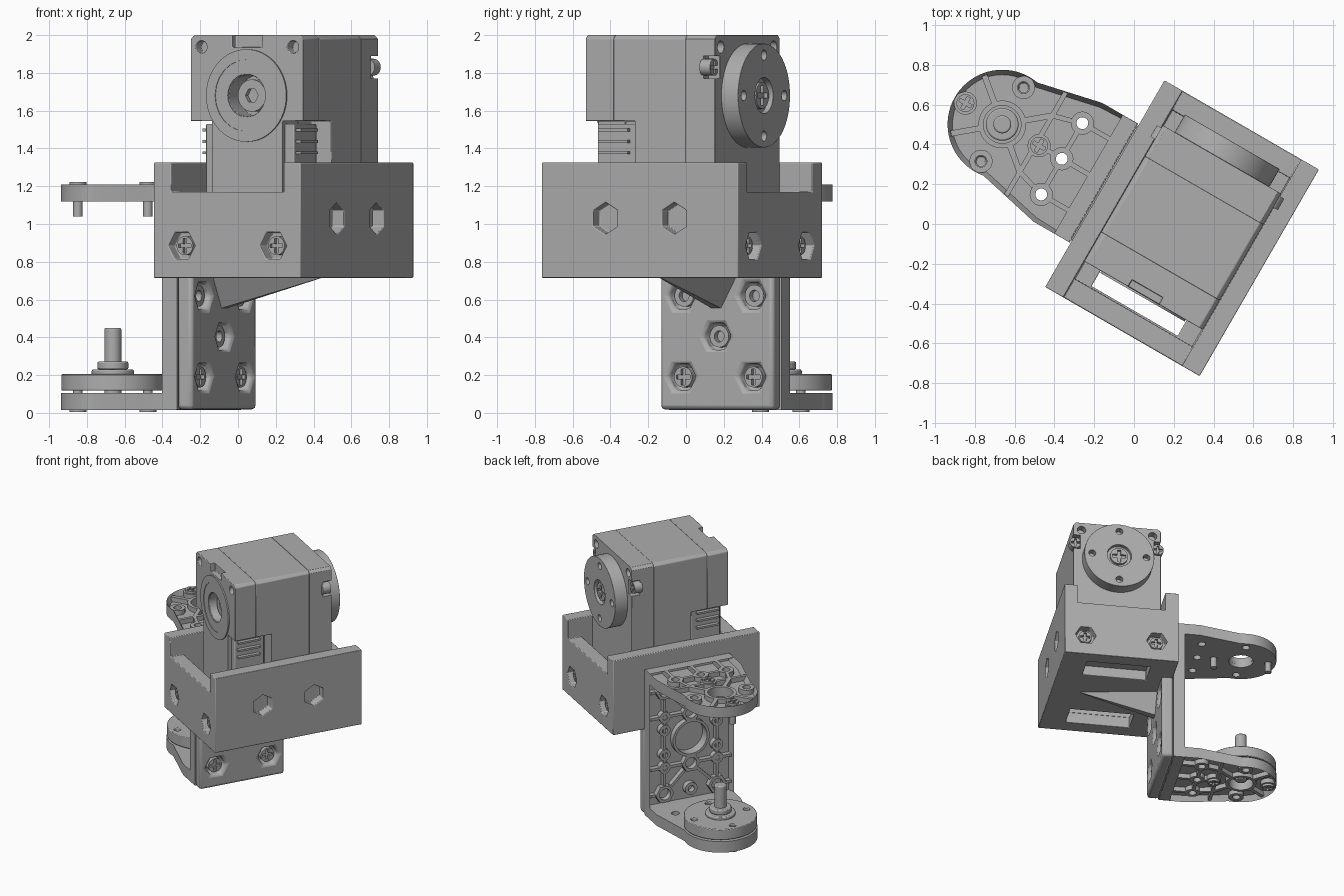
import bpy, bmesh, math
from mathutils import Matrix, Vector

cube = bpy.data.objects.get("Cube")
if cube:
    bpy.data.objects.remove(cube, do_unlink=True)

grey = bpy.data.materials.new("plain_grey")
grey.use_nodes = True
grey.diffuse_color = (0.42, 0.42, 0.42, 1)
grey.node_tree.nodes["Principled BSDF"].inputs["Base Color"].default_value = (0.42, 0.42, 0.42, 1)

PLACE = Matrix.Translation((0.243, -0.022, 0)) @ Matrix.Rotation(math.radians(-30), 4, "Z")
parts = []


def circle(a, b, r, n=48, turn=0.0):
    return [(a + r * math.cos(turn + math.tau * i / n), b + r * math.sin(turn + math.tau * i / n)) for i in range(n)]


def rect(a0, a1, b0, b1):
    return [(a0, b0), (a1, b0), (a1, b1), (a0, b1)]


def plus(a, b, r, w):
    """Cross-shaped outline for a screw drive."""
    quarter = [(r, -w), (r, w), (w, w)]
    pts = []
    for k in range(4):
        c, s = round(math.cos(k * math.pi / 2)), round(math.sin(k * math.pi / 2))
        pts += [(a + x * c - y * s, b + x * s + y * c) for x, y in quarter]
    return pts


def prism(name, axis, pts, lo, hi, rim=0, depth=0, bevel=0, keep=True):
    """Extrude an outline along an axis; rim and depth sink a tray into the hi end."""
    to3d = {"x": lambda a, b, h: (h, a, b), "y": lambda a, b, h: (a, h, b), "z": lambda a, b, h: (a, b, h)}[axis]
    bm = bmesh.new()
    low = [bm.verts.new(to3d(a, b, lo)) for a, b in pts]
    high = [bm.verts.new(to3d(a, b, hi)) for a, b in pts]
    bm.faces.new(low)
    cap = bm.faces.new(high)
    for i in range(len(pts)):
        j = (i + 1) % len(pts)
        bm.faces.new((low[i], low[j], high[j], high[i]))
    bmesh.ops.recalc_face_normals(bm, faces=bm.faces)
    if rim:
        bmesh.ops.inset_region(bm, faces=[cap], thickness=rim)
        shift = Vector(to3d(0, 0, math.copysign(depth, lo - hi)))
        bmesh.ops.translate(bm, verts=cap.verts, vec=shift)
    mesh = bpy.data.meshes.new(name)
    bm.to_mesh(mesh)
    bm.free()
    mesh.materials.append(grey)
    obj = bpy.data.objects.new(name, mesh)
    bpy.context.collection.objects.link(obj)
    if bevel:
        add_bevel(obj, bevel)
    if keep:
        parts.append(obj)
    return obj


def add_bevel(obj, width):
    mod = obj.modifiers.new("edge", "BEVEL")
    mod.width, mod.segments, mod.limit_method = width, 2, "ANGLE"


def cut(obj, axis, pts, lo, hi):
    """Subtract an extruded outline from a part."""
    tool = prism("cutter", axis, pts, lo, hi, keep=False)
    mod = obj.modifiers.new("cut", "BOOLEAN")
    mod.operation, mod.solver, mod.object = "DIFFERENCE", "EXACT", tool
    bpy.context.view_layer.objects.active = obj
    bpy.ops.object.modifier_apply(modifier=mod.name)
    bpy.data.objects.remove(tool, do_unlink=True)


def ring(name, axis, a, b, r, bore, lo, hi, n=32):
    cut(prism(name, axis, circle(a, b, r, n), lo, hi), axis, circle(a, b, bore, 24), lo - 1, hi + 1)


def rib(name, axis, p, q, width, lo, hi):
    d = Vector((q[0] - p[0], q[1] - p[1])).normalized() * width / 2
    n = (-d.y, d.x)
    prism(name, axis, [(p[0] + n[0], p[1] + n[1]), (q[0] + n[0], q[1] + n[1]),
                       (q[0] - n[0], q[1] - n[1]), (p[0] - n[0], p[1] - n[1])], lo, hi)


def screw(name, axis, a, b, base, top, r=0.05):
    head = prism(name, axis, circle(a, b, r, 24), base, top)
    sign = math.copysign(1, top - base)
    cut(head, axis, plus(a, b, r * 0.75, r * 0.2), top - sign * 0.02, top + sign * 0.02)


# Open cradle box around the motor
cradle = prism("cradle", "z", rect(-0.45, 0.447, -0.6, 0.6), 0.715, 1.325)
cut(cradle, "z", rect(-0.345, 0.345, -0.49, 0.49), 0.81, 1.5)
cut(cradle, "z", rect(-0.345, 0.345, -0.7, 0.7), 1.17, 1.5)
for s in (-1, 1):
    cut(cradle, "z", rect(-0.25, 0.25, *sorted((s * 0.27, s * 0.48))), 0.6, 0.9)
    cut(cradle, "x", circle(s * 0.21, 1.03, 0.085, 6, math.pi / 6), 0.38, 0.6)
    for t in (-1, 1):
        cut(cradle, "y", circle(t * 0.28, 0.885, 0.082, 6), s * 0.53, s * 0.7)
        screw("cradle_screw", "y", t * 0.28, 0.885, s * 0.52, s * 0.565)
add_bevel(cradle, 0.015)

# Mounting plate hanging under the cradle, with a gusset
mount = prism("mount_plate", "x", rect(-0.345, 0.345, 0.018, 0.74), -0.455, -0.364)
sockets = [(0, 0.405)] + [(s * 0.215, z) for s in (-1, 1) for z in (0.19, 0.62)]
for q, z in sockets:
    cut(mount, "x", circle(q, z, 0.082, 6), -0.43, -0.3)
    if z < 0.3:
        screw("mount_screw", "x", q, z, -0.44, -0.385, 0.055)
    else:
        ring("mount_bushing", "x", q, z, 0.058, 0.03, -0.44, -0.395)
add_bevel(mount, 0.02)
gusset = prism("gusset", "x", [(-0.13, 0.73), (0.13, 0.73), (0.03, 0.55), (-0.03, 0.55)], -0.38, 0.22)
for v in gusset.data.vertices:
    if v.co.x > 0:
        v.co.y *= 0.15
        v.co.z = 0.73 if v.co.z > 0.7 else 0.712

# U bracket: upright with ribbed lattice
upright = prism("bracket_upright", "x", rect(-0.345, 0.345, 0.018, 1.208), -0.455, -0.545, 0.028, 0.055)
cut(upright, "x", circle(0, 0.613, 0.13), -0.7, -0.4)
ring("upright_hub", "x", 0, 0.613, 0.15, 0.13, -0.535, -0.48, 48)
mirror_z = lambda z, top: z if top else 1.226 - z
for top in (False, True):
    mid = (0, mirror_z(0.82, top))
    ring("centre_socket", "x", *mid, 0.075, 0.045, -0.535, -0.48, 6)
    ring("small_socket", "x", 0, mirror_z(1.03, top), 0.05, 0.025, -0.535, -0.48)
    for s in (-1, 1):
        for z in (0.82, 0.613):
            ring("small_socket", "x", s * 0.215, mirror_z(z, top) if z > 0.7 else z + 0.1 * (1 if top else -1),
                 0.045, 0.022, -0.535, -0.48)
        corner = (s * 0.215, mirror_z(1.035, top))
        ring("corner_socket", "x", *corner, 0.075, 0.045, -0.535, -0.48, 6)
        rib("lattice_rib", "x", (s * 0.16, mirror_z(0.98, top)), (s * 0.05, mirror_z(0.87, top)), 0.022, -0.53, -0.48)
        rib("lattice_rib", "x", (s * 0.06, mid[1]), (s * 0.33, mid[1]), 0.022, -0.53, -0.48)
        rib("lattice_rib", "x", (s * 0.29, corner[1]), (s * 0.33, corner[1]), 0.022, -0.53, -0.48)
        rib("lattice_rib", "x", (s * 0.215, corner[1] + (-0.07 if top else 0.07)), (s * 0.215, 0.613), 0.022, -0.53, -0.48)

# U bracket: two rounded arms, trays facing outward
HUB = -1.046
tip = [(HUB + 0.275 * math.cos(t), 0.275 * math.sin(t)) for t in (math.radians(80 + 5 * i) for i in range(41))]
outline = [(-0.46, -0.345), (-0.46, 0.345), (-0.665, 0.345)] + tip + [(-0.665, -0.345)]
horn_holes = [(HUB + 0.214, 0), (HUB - 0.214, 0), (HUB, 0.214), (HUB, -0.214)]
base_holes = [(-0.7, q) for q in (-0.207, 0, 0.207)]
for top in (True, False):
    label = "upper" if top else "lower"
    z = lambda h: mirror_z(h, top)
    lo, hi = sorted((z(1.15), z(1.203)))
    arm = prism(label + "_arm", "z", outline, z(1.12), z(1.21), 0.025, 0.045)
    cut(arm, "z", circle(HUB, 0, 0.095), z(1.0), z(1.4))
    for a, b in horn_holes + base_holes:
        cut(arm, "z", circle(a, b, 0.03, 20), z(1.0), z(1.4))
    ring(label + "_hub_ring", "z", HUB, 0, 0.12, 0.095, lo, hi, 48)
    for a, b in horn_holes + base_holes:
        ring(label + "_boss", "z", a, b, 0.058, 0.03, lo, hi)
    for a, b in horn_holes[:2]:
        screw(label + "_arm_screw", "z", a, b, z(1.16), z(1.222), 0.045)
        prism(label + "_screw_shank", "z", circle(a, b, 0.025, 16), z(1.04), z(1.18))
    for s in (-1, 1):
        for ang in (40, 140):
            c, d = math.cos(math.radians(ang)), s * math.sin(math.radians(ang))
            rib(label + "_arm_rib", "z", (HUB + 0.115 * c, 0.115 * d), (HUB + 0.262 * c, 0.262 * d), 0.03, lo, hi)
        rib(label + "_arm_rib", "z", (HUB + 0.2, s * 0.165), (-0.755, s * 0.19), 0.025, lo, hi)
        rib(label + "_arm_rib", "z", (-0.645, s * 0.207), (-0.48, s * 0.207), 0.025, lo, hi)
        rib(label + "_arm_rib", "z", (-0.7, s * 0.055), (-0.7, s * 0.15), 0.025, lo, hi)
        rib(label + "_arm_rib", "z", (-0.85, s * 0.05), (-0.85, s * 0.3), 0.025, lo, hi)
    rib(label + "_arm_rib", "z", (-0.78, 0), (-0.755, 0), 0.025, lo, hi)
    rib(label + "_arm_rib", "z", (-0.645, 0), (-0.48, 0), 0.025, lo, hi)

# Pivot horn and pin on the lower arm
pivot = prism("pivot_horn", "z", circle(HUB, 0, 0.272, 64), 0.118, 0.205)
for a, b in horn_holes:
    cut(pivot, "z", circle(a, b, 0.025, 20), 0.15, 0.3)
add_bevel(pivot, 0.008)
for label, r, lo, hi in (("flange", 0.112, 0.2, 0.23), ("collar", 0.082, 0.23, 0.272), ("pin", 0.045, 0.05, 0.45)):
    prism("pivot_" + label, "z", circle(HUB, 0, r, 40), lo, hi, bevel=0.008)

# Motor housing in three sections, with notched lower front corners
AXIS_Z = 1.68
sections = [prism("motor_" + n, "y", [(-0.344, 0.8), (0.344, 0.8), (0.344, 1.98), (0.324, 2.0), (-0.324, 2.0), (-0.344, 1.98)], a, b)
            for n, a, b in (("front", -0.39, -0.22), ("middle", -0.22, 0.22), ("back", 0.22, 0.4))]
front, middle, back = sections
for s in (-1, 1):
    for body in (front, middle):
        cut(body, "z", rect(*sorted((s * 0.215, s * 0.4)), -0.5, -0.09), 0.7, 1.545)
    cut(back, "z", rect(*sorted((s * 0.29, s * 0.4)), 0.33, 0.5), 1.77, 1.89)
    screw("side_screw", "y", s * 0.325, 1.83, 0.32, 0.385, 0.045)
    cut(front, "y", circle(s * 0.28, 1.937, 0.033, 24), -0.5, -0.33)
    cut(back, "y", circle(s * 0.28, 1.937, 0.033, 24), 0.34, 0.5)
    # Cable connectors in the notches
    prism("connector", "z", rect(*sorted((s * 0.2, s * 0.27)), -0.36, -0.12), 0.8, 1.53, bevel=0.006)
    for k in range(3):
        prism("connector_rib", "z", rect(*sorted((s * 0.26, s * 0.3)), -0.34, -0.16), 1.37 + 0.06 * k, 1.385 + 0.06 * k)
cut(front, "y", circle(0, AXIS_Z, 0.11), -0.5, -0.27)
cut(front, "y", rect(-0.09, 0.09, 1.935, 2.1), -0.5, -0.35)
for body in sections:
    add_bevel(body, 0.004)

# Front bearing face and shaft end
ring("bearing_face", "y", 0, AXIS_Z, 0.245, 0.19, -0.4, -0.38, 64)
ring("bearing_step", "y", 0, AXIS_Z, 0.19, 0.115, -0.396, -0.38, 64)
shaft = prism("shaft_end", "y", circle(0, AXIS_Z, 0.085, 32), -0.25, -0.34)
cut(shaft, "y", circle(0, AXIS_Z, 0.04, 6), -0.4, -0.31)

# Output horn at the back
horn = prism("output_horn", "y", circle(0, AXIS_Z, 0.275, 64), 0.4, 0.503)
cut(horn, "y", circle(0, AXIS_Z, 0.095), 0.47, 0.6)
for k in range(4):
    t = k * math.pi / 2
    cut(horn, "y", circle(0.214 * math.cos(t), AXIS_Z + 0.214 * math.sin(t), 0.027, 20), 0.45, 0.6)
add_bevel(horn, 0.008)
screw("horn_screw", "y", 0, AXIS_Z, 0.46, 0.492, 0.07)

# Turn the assembly into place and shade it
bpy.ops.object.select_all(action="DESELECT")
for obj in parts:
    obj.matrix_world = PLACE
    obj.select_set(True)
bpy.context.view_layer.objects.active = parts[0]
bpy.ops.object.shade_smooth_by_angle(angle=math.radians(30))
